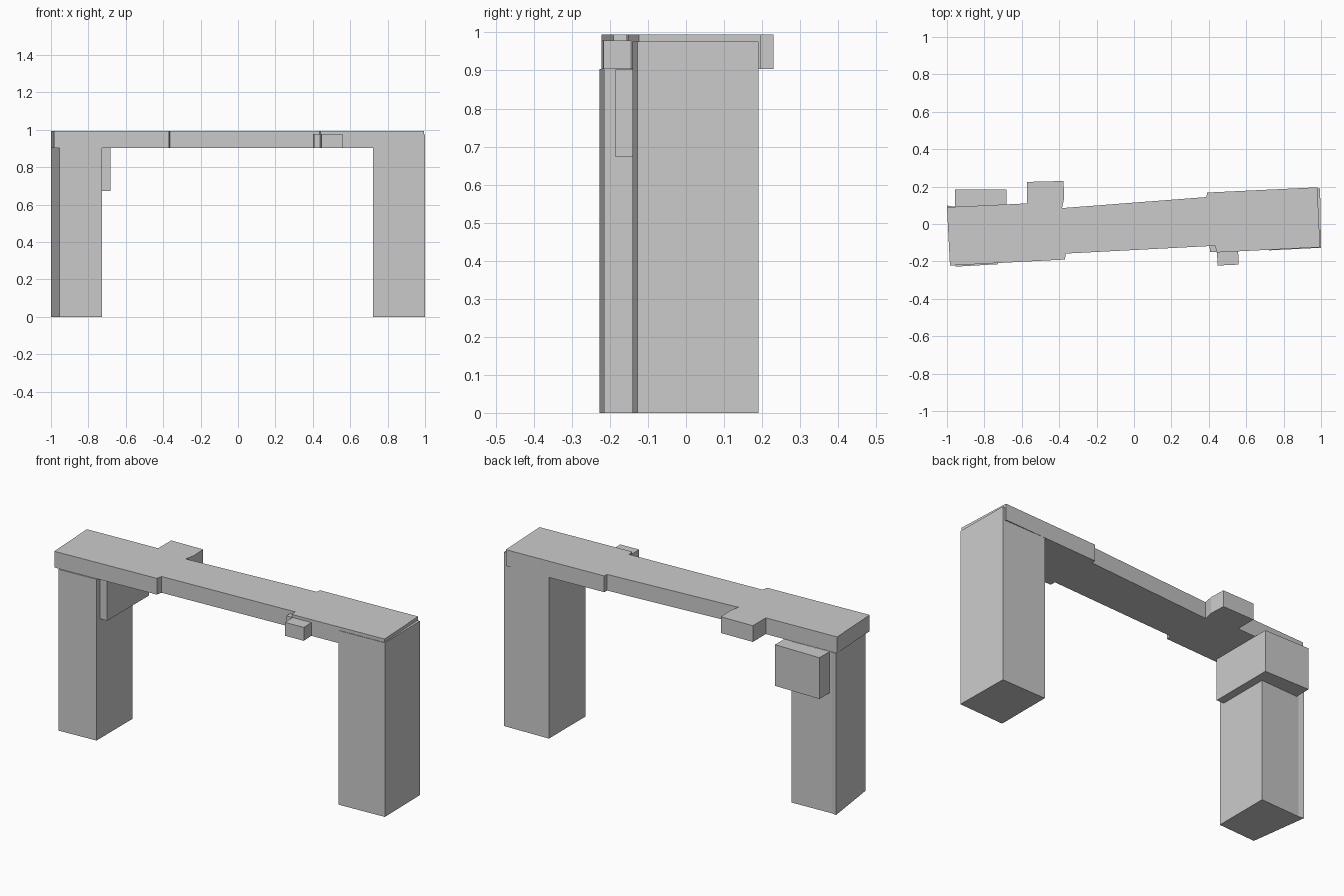
import bpy, bmesh

BOTTOM, TOP = 0.904, 0.995


def prism(name, outline, z0, z1):
    """Extrude a counter-clockwise plan outline between two heights."""
    bm = bmesh.new()
    face = bm.faces.new([bm.verts.new((x, y, z0)) for x, y in outline])
    ext = bmesh.ops.extrude_face_region(bm, geom=[face])
    tops = [v for v in ext["geom"] if isinstance(v, bmesh.types.BMVert)]
    bmesh.ops.translate(bm, verts=tops, vec=(0, 0, z1 - z0))
    bmesh.ops.recalc_face_normals(bm, faces=bm.faces)
    mesh = bpy.data.meshes.new(name)
    bm.to_mesh(mesh)
    bm.free()
    obj = bpy.data.objects.new(name, mesh)
    bpy.context.collection.objects.link(obj)
    return obj


# Deck: one outline with wide ends, a narrow span and a rear tab
prism("deck", [
    (-0.984, -0.222), (-0.37, -0.19), (-0.364, -0.158),
    (0.405, -0.118), (0.435, -0.117), (0.44, -0.152),
    (0.995, -0.124), (0.98, 0.196), (0.39, 0.168), (0.388, 0.144),
    (-0.385, 0.085), (-0.373, 0.14), (-0.377, 0.23),
    (-0.572, 0.225), (-0.572, 0.11), (-1.0, 0.09)], BOTTOM, TOP)

# Supporting legs, slightly skewed in plan
prism("left_leg", [(-0.955, -0.228), (-0.727, -0.215), (-0.727, 0.106),
                   (-0.97, 0.094), (-1.0, 0.099)], 0, BOTTOM)
prism("right_leg", [(0.722, -0.141), (1.0, -0.127), (0.995, 0.19),
                    (0.722, 0.183)], 0, 0.976)

# Block passing through the top of the left leg
prism("left_cross_block", [(-0.957, -0.185), (-0.682, -0.185),
                           (-0.682, 0.185), (-0.957, 0.185)], 0.672, 0.903)

# Small ledge and filler block on the front edge
prism("front_ledge", [(0.447, -0.222), (0.56, -0.217), (0.556, -0.13),
                      (0.443, -0.135)], BOTTOM, 0.979)
prism("ledge_filler", [(0.406, -0.15), (0.45, -0.148), (0.45, -0.11),
                       (0.404, -0.11)], BOTTOM, 0.977)
